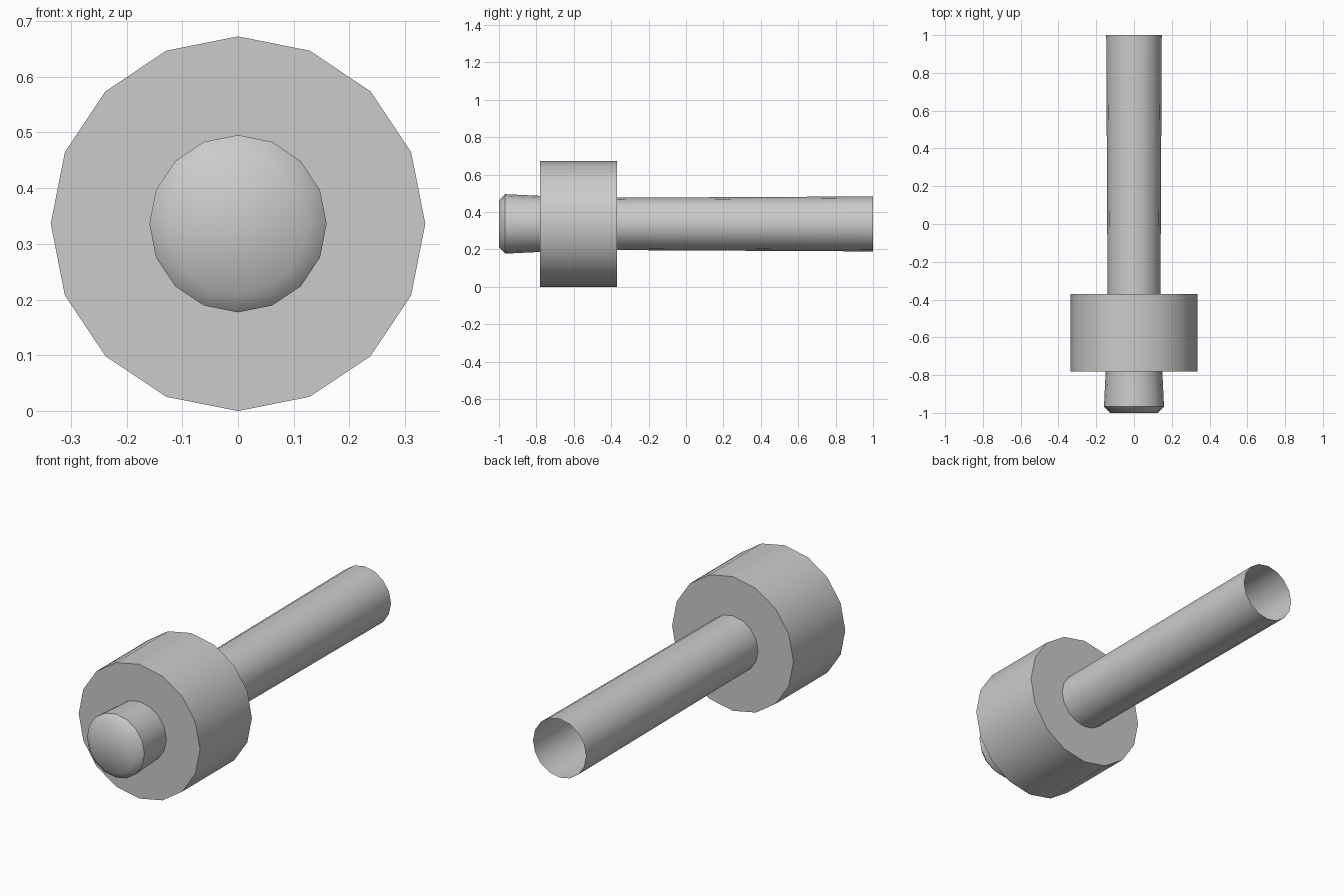
import bpy, bmesh, math

cube = bpy.data.objects.get("Cube")
if cube:
    bpy.data.objects.remove(cube, do_unlink=True)

SIDES = 16
AXIS_Z = 0.336

grey = bpy.data.materials.new("plain grey")
grey.use_nodes = True
grey.diffuse_color = (0.6, 0.6, 0.6, 1)
grey.node_tree.nodes["Principled BSDF"].inputs["Base Color"].default_value = (0.6, 0.6, 0.6, 1)


def lathe(name, profile, sharp_rings=()):
    """Turn (radius, y) points around the long axis; radius 0 closes to a point."""
    bm = bmesh.new()
    rings = []
    for r, y in profile:
        if r == 0:
            rings.append([bm.verts.new((0, y, AXIS_Z))] * SIDES)
        else:
            rings.append([bm.verts.new((r * math.sin(a), y, AXIS_Z + r * math.cos(a)))
                          for a in (math.tau * i / SIDES for i in range(SIDES))])
    for a, b in zip(rings, rings[1:]):
        for i in range(SIDES):
            j = (i + 1) % SIDES
            corners = list(dict.fromkeys((a[i], a[j], b[j], b[i])))
            bm.faces.new(corners).smooth = True
    bmesh.ops.recalc_face_normals(bm, faces=bm.faces)
    # Crisp edges around the chosen rings
    for k in sharp_rings:
        for i in range(SIDES):
            bm.edges.get((rings[k][i], rings[k][(i + 1) % SIDES])).smooth = False
    mesh = bpy.data.meshes.new(name)
    bm.to_mesh(mesh)
    bm.free()
    mesh.materials.append(grey)
    obj = bpy.data.objects.new(name, mesh)
    bpy.context.collection.objects.link(obj)
    return obj


# Slightly waisted hollow shaft: rounded nose at the front, open at the back
lathe("shaft", [(0, -1.0), (0.125, -1.0), (0.159, -0.967), (0.150, -0.78),
                (0.140, -0.37), (0.147, 1.0)], sharp_rings=(2,))

# Wide solid collar near the front
lathe("collar", [(0, -0.78), (0.336, -0.78), (0.336, -0.37), (0, -0.37)],
      sharp_rings=(1, 2))
